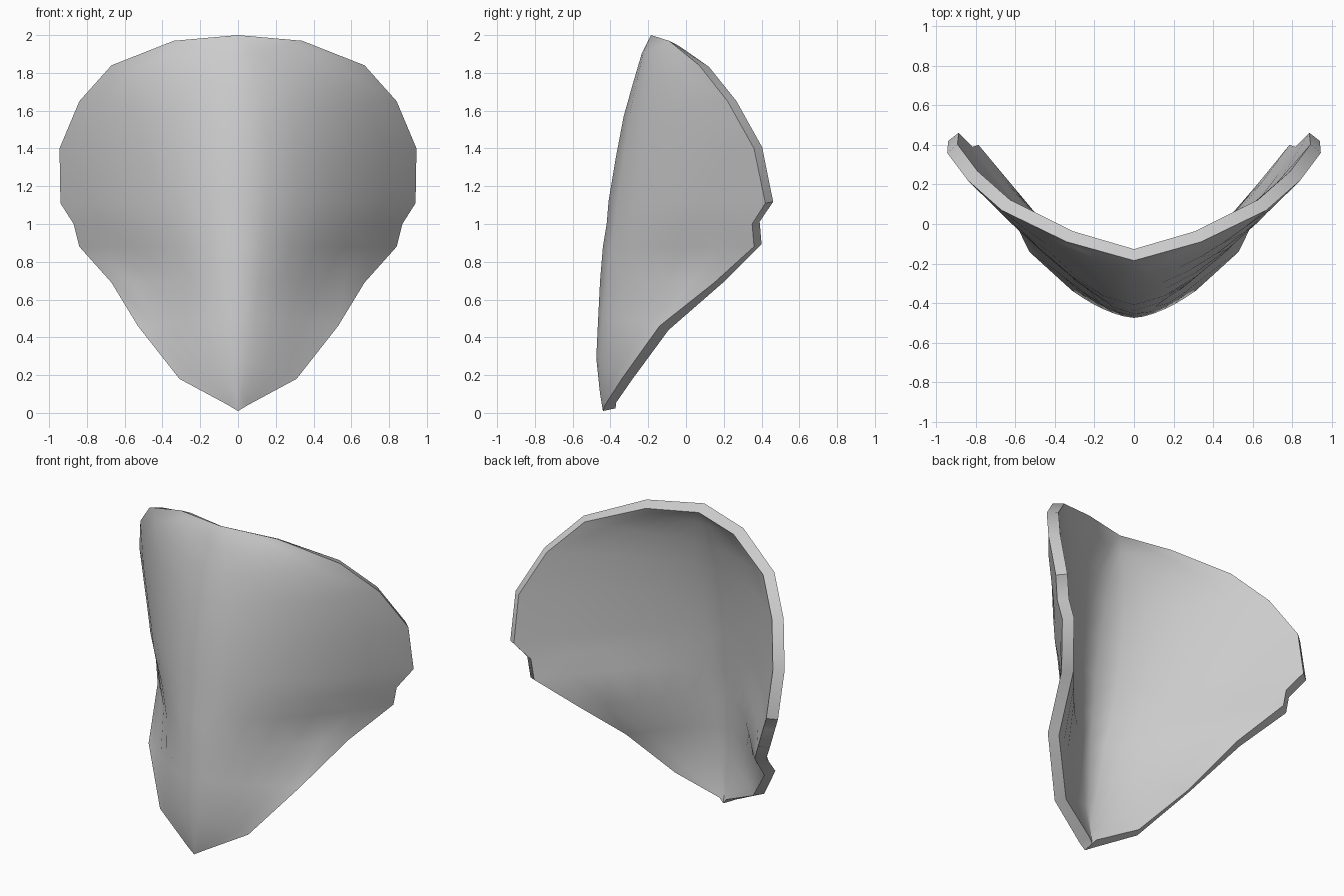
import bpy, bmesh, math

if "Cube" in bpy.data.objects:
    bpy.data.objects.remove(bpy.data.objects["Cube"])

# Each row: centre (y, z), rim (x, y, z), dent depth near the lower cheek
rows = [
    ((-.185, 2.00), (.00, -.185, 2.00), 0),
    ((-.235, 1.90), (.34, -.09, 1.97), 0),
    ((-.285, 1.73), (.67, .07, 1.84), 0),
    ((-.33, 1.57), (.84, .22, 1.65), 0),
    ((-.37, 1.36), (.945, .36, 1.40), 0),
    ((-.41, 1.12), (.94, .42, 1.11), 0),
    ((-.42, 1.00), (.87, .35, 1.00), 0),
    ((-.44, .88), (.84, .36, .88), .015),
    ((-.455, .70), (.67, .15, .69), .03),
    ((-.465, .50), (.53, -.14, .46), .025),
    ((-.475, .29), (.31, -.34, .18), 0),
    ((-.455, .10), (.05, -.43, .04), 0),
    ((-.44, .01), (.00, -.44, .01), 0),
]
N = 6  # columns on each side of the centre line


def row_point(row, u):
    (yc, zc), (xe, ye, ze), dent = row
    a = abs(u)
    y = yc + (ye - yc) * a ** 1.6 + dent * math.sin(math.pi * a ** 2)
    return (xe * u, y, zc + (ze - zc) * a ** 1.5)


# Curved front surface
bm = bmesh.new()
grid = [[bm.verts.new(row_point(r, i / N)) for i in range(-N, N + 1)] for r in rows]
for upper, lower in zip(grid, grid[1:]):
    for i in range(2 * N):
        bm.faces.new((upper[i], lower[i], lower[i + 1], upper[i + 1]))
bmesh.ops.remove_doubles(bm, verts=bm.verts, dist=.003)
bm.normal_update()
mesh = bpy.data.meshes.new("curved_shell")
bm.to_mesh(mesh)
bm.free()
shell = bpy.data.objects.new("curved_shell", mesh)
bpy.context.collection.objects.link(shell)

# Thickness of the shell, growing backwards from the front surface
solid = shell.modifiers.new("thickness", 'SOLIDIFY')
solid.thickness = .068
solid.offset = -1

bpy.context.view_layer.objects.active = shell
shell.select_set(True)
bpy.ops.object.modifier_apply(modifier="thickness")
bpy.ops.object.shade_smooth_by_angle(angle=math.radians(50))
